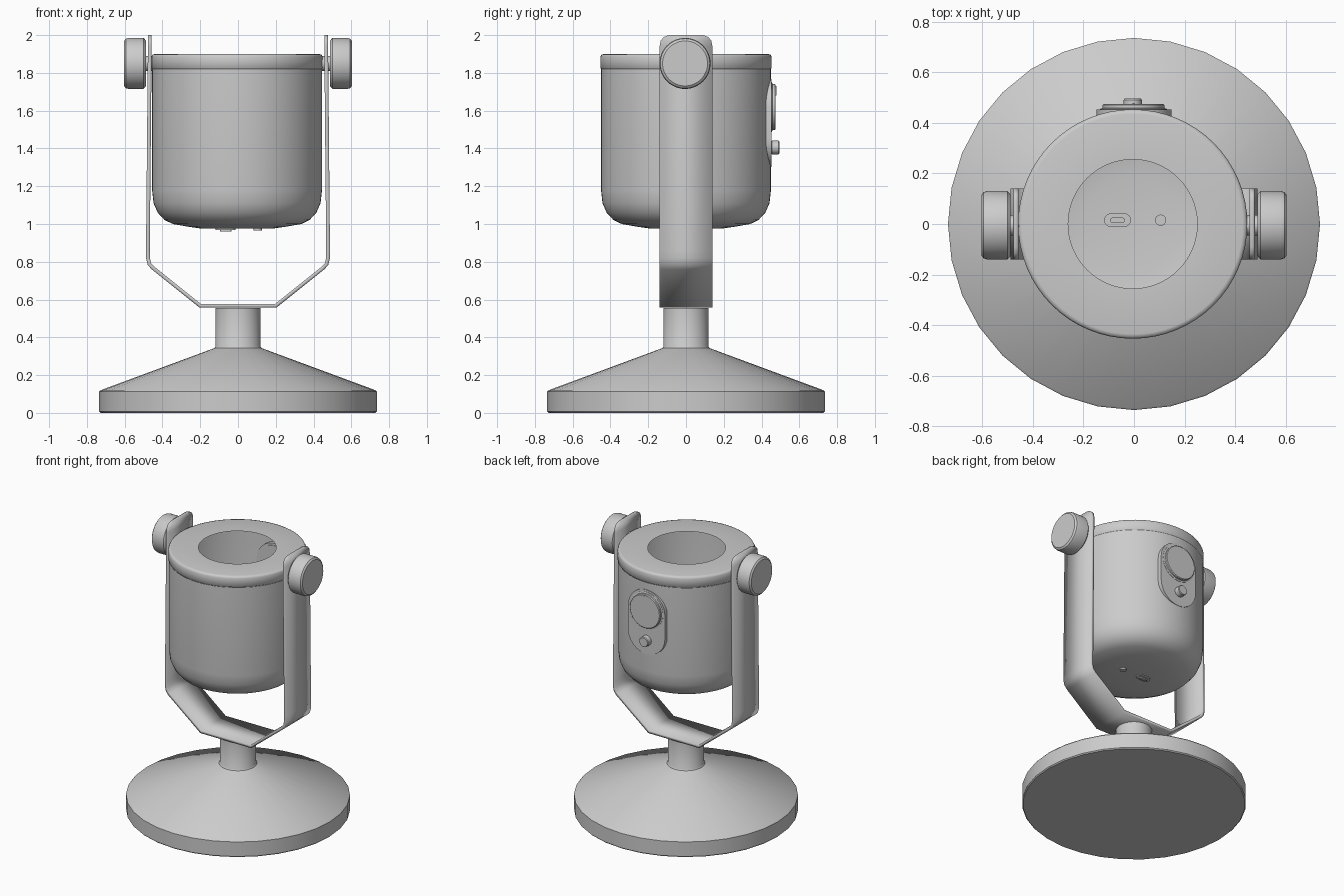
import bpy, bmesh, math
from mathutils import Matrix, Vector

if "Cube" in bpy.data.objects:
    bpy.data.objects.remove(bpy.data.objects["Cube"])

grey = bpy.data.materials.new("plain grey")
grey.diffuse_color = (0.6, 0.6, 0.6, 1)
grey.use_nodes = True
grey.node_tree.nodes["Principled BSDF"].inputs["Base Color"].default_value = grey.diffuse_color


def finish(name, bm, angle=35):
    me = bpy.data.meshes.new(name)
    bm.to_mesh(me)
    bm.free()
    me.materials.append(grey)
    for p in me.polygons:
        p.use_smooth = True
    me.set_sharp_from_angle(angle=math.radians(angle))
    ob = bpy.data.objects.new(name, me)
    bpy.context.collection.objects.link(ob)
    return ob


def lathe(name, profile, sides=48, place=Matrix(), angle=35):
    """Revolve (radius, height) points, listed from bottom to top, about z."""
    bm = bmesh.new()
    rings = []
    for r, z in profile:
        rings.append([bm.verts.new((r * math.cos(2 * math.pi * j / sides),
                                    r * math.sin(2 * math.pi * j / sides), z))
                      for j in range(sides)])
    for a, b in zip(rings, rings[1:]):
        for j in range(sides):
            k = (j + 1) % sides
            bm.faces.new((a[j], a[k], b[k], b[j]))
    bmesh.ops.remove_doubles(bm, verts=bm.verts, dist=1e-5)
    bm.transform(place)
    return finish(name, bm, angle)


def stadium(name, half, radius, depth, place):
    """Prism with rounded ends: ends at x = +-half, extruded from z = 0 up."""
    bm = bmesh.new()
    vs = []
    for side, start in ((1, -90), (-1, 90)):
        for i in range(17):
            t = math.radians(start + i * 180 / 16)
            vs.append(bm.verts.new((side * half + radius * math.cos(t), radius * math.sin(t), 0)))
    f = bm.faces.new(vs)
    ext = bmesh.ops.extrude_face_region(bm, geom=[f])
    bmesh.ops.translate(bm, vec=(0, 0, depth),
                        verts=[v for v in ext["geom"] if isinstance(v, bmesh.types.BMVert)])
    bmesh.ops.recalc_face_normals(bm, faces=bm.faces)
    bm.transform(place)
    return finish(name, bm)


def box(name, center, size):
    bm = bmesh.new()
    bmesh.ops.create_cube(bm, size=1)
    bmesh.ops.scale(bm, vec=size, verts=bm.verts)
    bmesh.ops.translate(bm, vec=center, verts=bm.verts)
    return finish(name, bm)


def at(x, y, z):
    return Matrix.Translation(Vector((x, y, z)))


# Base: disc, cone and neck
lathe("base", [(0, 0), (0.728, 0), (0.735, 0.007), (0.735, 0.112), (0.728, 0.12),
               (0.125, 0.343), (0.119, 0.352), (0.119, 0.555), (0, 0.555)], 32)

# Fork bracket: a bent strip with rounded tops
half = [(0.2, 0.567, 0.14), (0.45, 0.767, 0.14), (0.469, 0.788, 0.14), (0.477, 0.82, 0.14),
        (0.477, 0.86, 0.14), (0.467, 1.94, 0.14), (0.467, 1.97, 0.134),
        (0.467, 1.99, 0.118), (0.467, 2.0, 0.09)]
rows = [(-x, z, w) for x, z, w in reversed(half)] + half
bm = bmesh.new()
pairs = [(bm.verts.new((x, -w, z)), bm.verts.new((x, w, z))) for x, z, w in rows]
for a, b in zip(pairs, pairs[1:]):
    bm.faces.new((a[0], b[0], b[1], a[1]))
fork = finish("fork_bracket", bm)
sol = fork.modifiers.new("thickness", 'SOLIDIFY')
sol.thickness = 0.02
sol.offset = 0
sol.use_even_offset = True

# Side knobs and their shafts
for side, label in ((-1, "left"), (1, "right")):
    turn = at(0, -0.005, 1.85) @ Matrix.Rotation(side * math.pi / 2, 4, 'Y')
    lathe(label + "_knob", [(0, 0.488), (0.122, 0.488), (0.135, 0.5), (0.135, 0.58),
                            (0.131, 0.594), (0.119, 0.603), (0, 0.603)], 48, turn)
    lathe(label + "_shaft", [(0, 0.44), (0.04, 0.44), (0.04, 0.49), (0, 0.49)], 24, turn)

# Hollow cup body, open at the top
cx = -0.005
lathe("body", [(0, 0.975), (0.19, 0.976), (0.255, 0.985), (0.34, 1.0), (0.385, 1.022), (0.42, 1.06),
               (0.442, 1.11), (0.45, 1.18), (0.45, 1.82)], 64, at(cx, 0, 0))

# Rim with round opening
lathe("rim", [(0.448, 1.82), (0.453, 1.825), (0.453, 1.885), (0.447, 1.897),
              (0.435, 1.9), (0.255, 1.9)], 64, at(cx, 0, 0), 80)

# Back control plate, dial and button
back = Matrix.Rotation(-math.pi / 2, 4, 'X')
upright = Matrix.Rotation(math.pi / 2, 4, 'Z')
stadium("control_plate", 0.085, 0.148, 0.03, at(0, 0.423, 1.535) @ back @ upright)
lathe("dial", [(0, 0), (0.132, 0), (0.132, 0.035), (0.122, 0.038), (0.122, 0.05),
               (0.117, 0.055), (0, 0.055)], 48, at(-0.002, 0.42, 1.62) @ back)
box("dial_mark", (-0.002, 0.476, 1.705), (0.007, 0.004, 0.05))
lathe("button", [(0, 0), (0.025, 0), (0.025, 0.03), (0.036, 0.035), (0.036, 0.07),
                 (0.032, 0.075), (0, 0.075)], 32, at(-0.005, 0.42, 1.405) @ back)

# Ports in the floor of the cup
stadium("oval_port", 0.026, 0.027, 0.018, at(-0.065, 0.015, 0.968))
stadium("oval_port_tongue", 0.02, 0.01, 0.032, at(-0.065, 0.015, 0.961))
lathe("round_port", [(0, 0.966), (0.022, 0.966), (0.022, 0.99), (0, 0.99)], 24, at(0.105, 0.015, 0))
